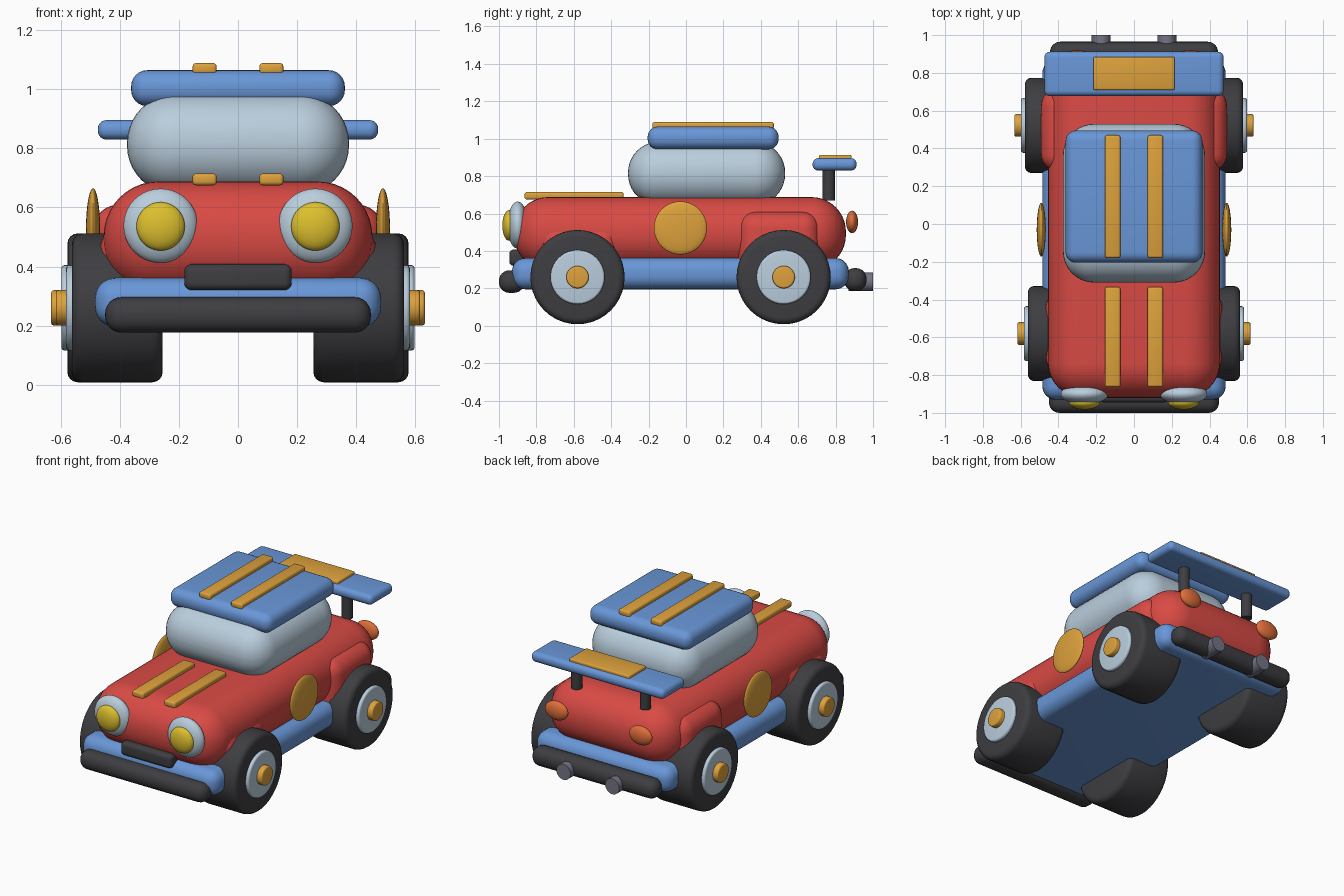
import bpy, math

if "Cube" in bpy.data.objects:
    bpy.data.objects.remove(bpy.data.objects["Cube"])


def material(name, rgb):
    """Flat colour given as 0-255 screen values, stored linear."""
    m = bpy.data.materials.new(name)
    m.diffuse_color = [((c / 255 + 0.055) / 1.055) ** 2.4 for c in rgb] + [1]
    m.use_nodes = True
    m.node_tree.nodes["Principled BSDF"].inputs["Base Color"].default_value = m.diffuse_color
    return m


RED = material("red paint", (217, 74, 68))
BLUE = material("blue paint", (105, 151, 216))
GLASS = material("pale blue", (186, 206, 221))
GOLD = material("gold", (222, 162, 60))
DARK = material("dark rubber", (62, 62, 66))
YELLOW = material("lamp yellow", (222, 192, 46))
ORANGE = material("tail orange", (222, 110, 58))
GREY = material("exhaust grey", (116, 116, 134))


def finish(ob, name, mat, bevel=0, segments=6):
    ob.name = name
    ob.data.materials.append(mat)
    bpy.ops.object.transform_apply(location=False, rotation=True, scale=True)
    if bevel:
        b = ob.modifiers.new("round", 'BEVEL')
        b.width, b.segments = bevel, segments
        b.limit_method = 'ANGLE'
        b.angle_limit = math.radians(40)
        bpy.ops.object.modifier_apply(modifier="round")
    bpy.ops.object.shade_smooth_by_angle(angle=math.radians(35))
    return ob


def box(name, mat, x, y, z, bevel, segments=6):
    """Rounded box between the (low, high) pairs of each axis."""
    mid = [(a + b) / 2 for a, b in (x, y, z)]
    bpy.ops.mesh.primitive_cube_add(size=1, location=mid)
    ob = bpy.context.object
    ob.scale = [b - a for a, b in (x, y, z)]
    return finish(ob, name, mat, bevel, segments)


def ball(name, mat, centre, radii):
    bpy.ops.mesh.primitive_uv_sphere_add(segments=40, ring_count=20, location=centre)
    ob = bpy.context.object
    ob.scale = radii
    return finish(ob, name, mat)


def rod(name, mat, centre, radius, length, axis, bevel=0):
    rot = {'x': (0, math.pi / 2, 0), 'y': (math.pi / 2, 0, 0), 'z': (0, 0, 0)}[axis]
    bpy.ops.mesh.primitive_cylinder_add(vertices=40, radius=radius, depth=length,
                                        location=centre, rotation=rot)
    return finish(bpy.context.object, name, mat, bevel, 4)


def span(side, a, b):
    """x range mirrored to the given side."""
    return tuple(sorted((side * a, side * b)))


# Main shells
box("chassis", BLUE, (-.485, .485), (-.93, .87), (.195, .362), .07)
box("body", RED, (-.455, .455), (-.92, .855), (.30, .688), .185, 10)
box("cabin", GLASS, (-.376, .376), (-.31, .53), (.645, .984), .165, 10)
box("roof", BLUE, (-.362, .362), (-.205, .495), (.943, .1 + .965), .055)

# Bumpers and grille
box("front_bumper", DARK, (-.45, .45), (-1, -.865), (.176, .296), .055)
box("rear_bumper", DARK, (-.445, .445), (.845, .965), (.186, .308), .055)
box("grille", DARK, (-.182, .182), (-.945, -.86), (.32, .408), .025)

# Spoiler
box("spoiler_wing", BLUE, (-.475, .475), (.677, .912), (.83, .896), .03)
box("spoiler_plate", GOLD, (-.215, .215), (.71, .885), (.88, .914), .008, 3)

for s, tag in ((-1, "left"), (1, "right")):
    # Fenders
    box(f"rear_fender_{tag}", RED, span(s, .3, .493), (.28, .715), (.2, .61), .09)
    box(f"front_fender_{tag}", RED, span(s, .3, .468), (-.79, -.36), (.2, .54), .09)

    # Stripes on hood and roof
    box(f"hood_stripe_{tag}", GOLD, span(s, .072, .154), (-.863, -.333), (.675, .715), .012, 3)
    box(f"roof_stripe_{tag}", GOLD, span(s, .072, .154), (-.18, .47), (1.05, 1.089), .012, 3)

    # Lamps and side roundel
    ball(f"headlight_{tag}", GLASS, (s * .262, -.9, .538), (.126, .055, .126))
    ball(f"headlight_lens_{tag}", YELLOW, (s * .262, -.945, .536), (.082, .037, .082))
    ball(f"tail_light_{tag}", ORANGE, (s * .3, .888, .555), (.08, .032, .06))
    ball(f"side_roundel_{tag}", GOLD, (s * .491, -.03, .523), (.024, .142, .142))

    # Spoiler post and exhaust
    rod(f"spoiler_post_{tag}", DARK, (s * .245, .763, .755), .033, .17, 'z')
    rod(f"exhaust_{tag}", GREY, (s * .174, .935, .235), .05, .13, 'y')

    # Wheels: tyre, hub and cap, with the rear set slightly wider
    for end, y, out in (("front", -.58, .562), ("rear", .522, .578)):
        rod(f"{end}_tyre_{tag}", DARK, (s * (out + .255) / 2, y, .26),
            .252, out - .255, 'x', .035)
        rod(f"{end}_hub_{tag}", GLASS, (s * (out - .01), y, .26), .145, .06, 'x', .012)
        rod(f"{end}_hub_cap_{tag}", GOLD, (s * (out + .015), y, .26), .06, .08, 'x', .01)
